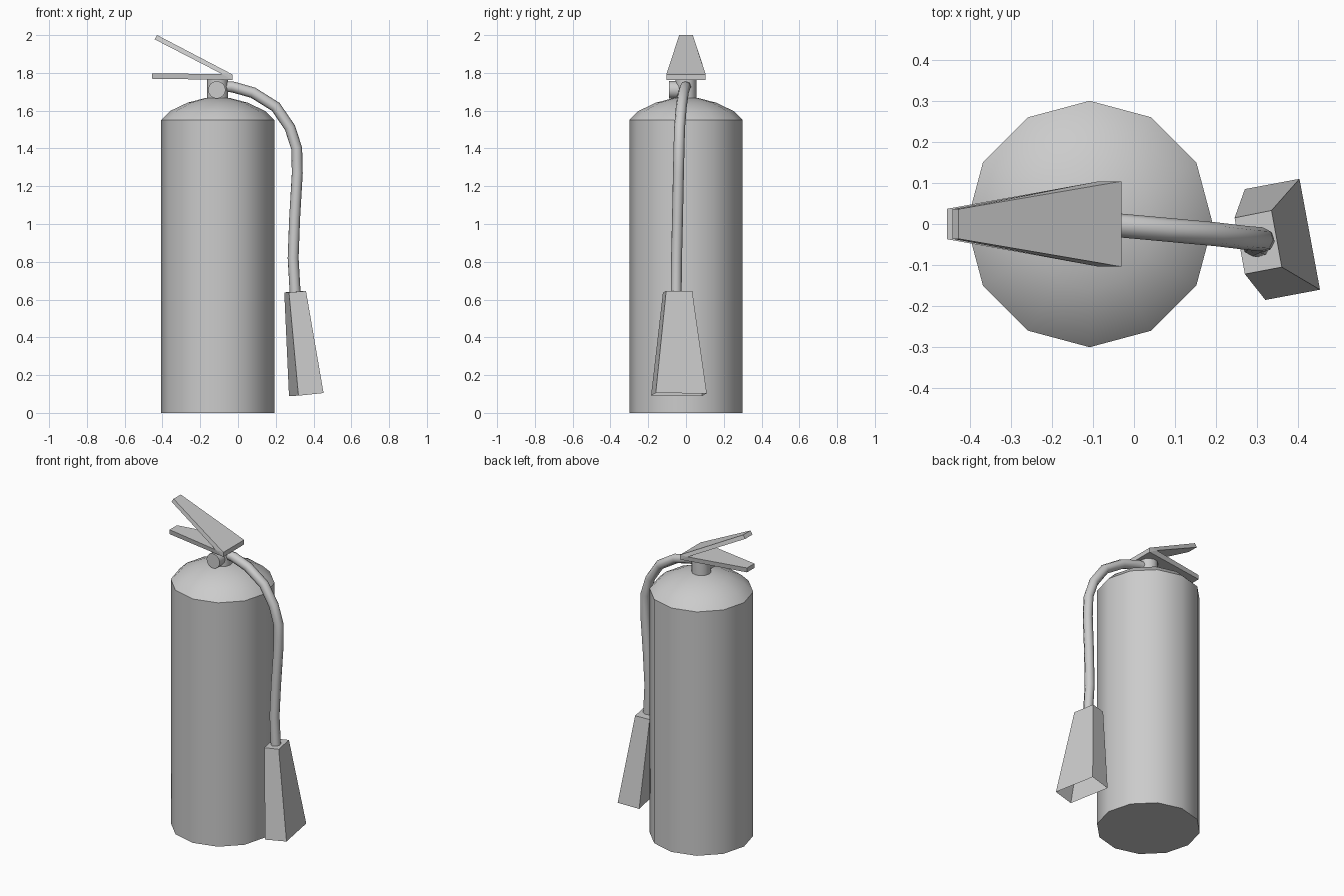
import bpy, math

if "Cube" in bpy.data.objects:
    bpy.data.objects.remove(bpy.data.objects["Cube"])

CX = -0.108  # axis of the tank


def add_mesh(name, verts, faces, smooth=False):
    me = bpy.data.meshes.new(name)
    me.from_pydata(verts, [], faces)
    me.update()
    ob = bpy.data.objects.new(name, me)
    bpy.context.collection.objects.link(ob)
    if smooth:
        smooth_object(ob)
    return ob


def smooth_object(ob):
    bpy.ops.object.select_all(action='DESELECT')
    ob.select_set(True)
    bpy.context.view_layer.objects.active = ob
    bpy.ops.object.shade_smooth_by_angle(angle=math.radians(40))


def lathe(name, profile, sides=12):
    """Revolve (radius, z) rings about the tank axis and cap both ends."""
    verts = [(CX + r * math.cos(2 * math.pi * i / sides),
              r * math.sin(2 * math.pi * i / sides), z)
             for r, z in profile for i in range(sides)]
    faces = [tuple(range(sides))[::-1]]
    for k in range(len(profile) - 1):
        for i in range(sides):
            j = (i + 1) % sides
            a, b = k * sides, (k + 1) * sides
            faces.append((a + i, a + j, b + j, b + i))
    faces.append(tuple(range((len(profile) - 1) * sides, len(profile) * sides)))
    return add_mesh(name, verts, faces, True)


# Tank with domed shoulder, and valve neck
lathe("tank", [(0.3, 0), (0.3, 1.55), (0.252, 1.598), (0.16, 1.642), (0.065, 1.667)])
lathe("valve_neck", [(0.056, 1.65), (0.056, 1.775)])

# Pressure gauge facing the front
bpy.ops.mesh.primitive_cylinder_add(vertices=16, radius=0.046, depth=0.09,
                                    location=(-0.112, -0.045, 1.71),
                                    rotation=(math.pi / 2, 0, 0))
gauge = bpy.context.object
gauge.name = "pressure_gauge"
smooth_object(gauge)

# Handle and squeeze lever: V profile (x, z, half width) mirrored across y
prof = [(-0.455, 1.769, 0.037), (-0.03, 1.763, 0.104), (-0.03, 1.792, 0.104),
        (-0.428, 2.0, 0.036), (-0.442, 1.978, 0.036), (-0.085, 1.794, 0.104),
        (-0.455, 1.797, 0.037)]
n = len(prof)
verts = [(x, s * w, z) for s in (-1, 1) for x, z, w in prof]
side = [(0, 1, 5, 6), (1, 2, 5), (2, 3, 4, 5)]
faces = side + [tuple(i + n for i in reversed(f)) for f in side]
faces += [(i, i + n, (i + 1) % n + n, (i + 1) % n) for i in range(n)]
add_mesh("handle_and_lever", verts, faces)

# Hose
path = [(-0.09, 0, 1.728), (-0.03, -0.004, 1.726), (0.08, -0.014, 1.695),
        (0.2, -0.025, 1.62), (0.275, -0.034, 1.51), (0.311, -0.037, 1.4),
        (0.314, -0.04, 1.27), (0.3, -0.045, 1.03), (0.292, -0.05, 0.82),
        (0.303, -0.052, 0.63)]
cu = bpy.data.curves.new("hose", 'CURVE')
cu.dimensions = '3D'
cu.bevel_depth = 0.029
cu.bevel_resolution = 2
cu.use_fill_caps = True
sp = cu.splines.new('POLY')
sp.points.add(len(path) - 1)
for p, co in zip(sp.points, path):
    p.co = (*co, 1)
sp.use_smooth = True
bpy.context.collection.objects.link(bpy.data.objects.new("hose", cu))

# Discharge horn: flared box, open at the bottom
top = [(0.245, 0.015, 0.638), (0.335, 0.033, 0.645), (0.36, -0.105, 0.645), (0.27, -0.122, 0.638)]
bottom = [(0.27, 0.085, 0.09), (0.403, 0.11, 0.103), (0.453, -0.16, 0.105), (0.32, -0.185, 0.091)]
faces = [(3, 2, 1, 0)] + [(i, (i + 1) % 4, (i + 1) % 4 + 4, i + 4) for i in range(4)]
add_mesh("discharge_horn", top + bottom, faces)
